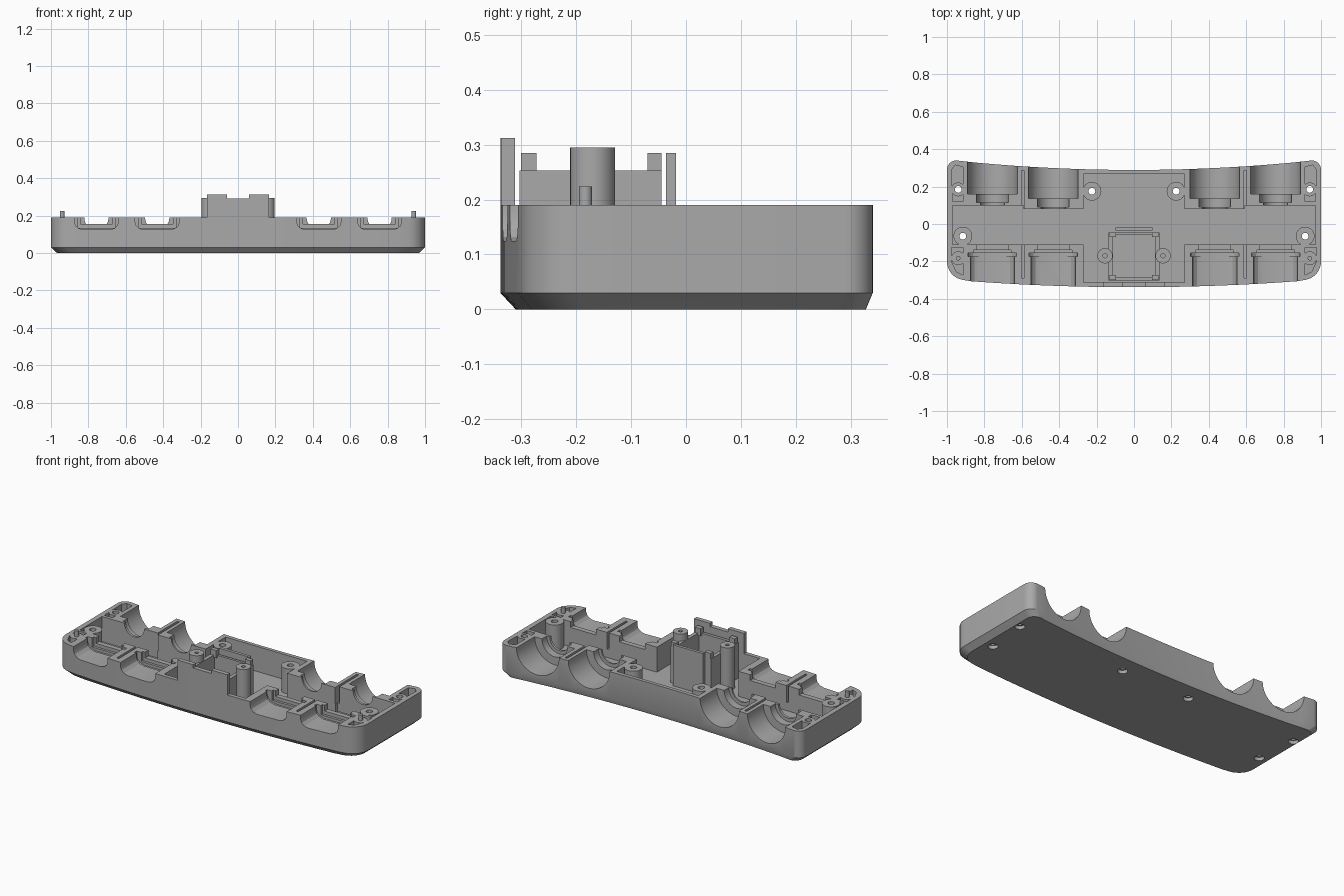
import bpy, bmesh, math
from mathutils import Vector

if "Cube" in bpy.data.objects:
    bpy.data.objects.remove(bpy.data.objects["Cube"])

TOP, FLOOR = 0.19, 0.04
gray = bpy.data.materials.new("plain gray")
gray.diffuse_color = (0.4, 0.4, 0.4, 1)
gray.use_nodes = True
gray.node_tree.nodes["Principled BSDF"].inputs["Base Color"].default_value = gray.diffuse_color


def make(name, bm):
    bmesh.ops.recalc_face_normals(bm, faces=bm.faces[:])
    me = bpy.data.meshes.new(name)
    bm.to_mesh(me)
    bm.free()
    ob = bpy.data.objects.new(name, me)
    bpy.context.collection.objects.link(ob)
    me.materials.append(gray)
    return ob


def loft(name, rings):
    """Closed solid through matching rings of points."""
    bm = bmesh.new()
    vs = [[bm.verts.new(p) for p in r] for r in rings]
    n = len(vs[0])
    for a, b in zip(vs, vs[1:]):
        for i in range(n):
            bm.faces.new((a[i], a[(i + 1) % n], b[(i + 1) % n], b[i]))
    bm.faces.new(vs[0])
    bm.faces.new(vs[-1])
    return make(name, bm)


def box(name, x0, x1, y0, y1, z0, z1):
    return loft(name, [[(x0, y0, z), (x1, y0, z), (x1, y1, z), (x0, y1, z)] for z in (z0, z1)])


def along_y(name, pts, y0, y1):
    return loft(name, [[(x, y, z) for x, z in pts] for y in (y0, y1)])


def circle(cx, cy, r, n=32):
    return [(cx + r * math.cos(math.tau * i / n), cy + r * math.sin(math.tau * i / n)) for i in range(n)]


def post(name, x, y, r, z0, z1):
    return loft(name, [[(a, b, z) for a, b in circle(x, y, r)] for z in (z0, z1)])


def cut(body, cutter, op='DIFFERENCE'):
    m = body.modifiers.new("cut", 'BOOLEAN')
    m.operation, m.solver, m.object = op, 'EXACT', cutter
    bpy.context.view_layer.objects.active = body
    bpy.ops.object.modifier_apply(modifier=m.name)
    bpy.data.objects.remove(cutter)


# Outer shell: bowed front and back, rounded corners, chamfered foot
def front_y(x):
    return -0.338 + 0.042 * x * x


def back_y(x):
    return 0.289 + 0.055 * x * x


def corner(cx, cy, r, start):
    return [(cx + r * math.cos(math.radians(start + 10 * i)),
             cy + r * math.sin(math.radians(start + 10 * i))) for i in range(10)]


xs = [-0.87 + 1.74 * i / 28 for i in range(29)]
outline = [(x, front_y(x)) for x in xs]
outline += corner(0.9, -0.2, 0.1, -80)[:9]
outline += corner(0.95, 0.29, 0.05, 0)
outline += [(x, back_y(x)) for x in reversed(xs)]
outline += [(-x, y) for x, y in reversed(corner(0.95, 0.29, 0.05, 0))]
outline += [(-x, y) for x, y in reversed(corner(0.9, -0.2, 0.1, -80)[:9])]
foot = [(x * 0.967, 0.13 + (y - 0.13) * 0.94) for x, y in outline]
shell = loft("shell", [[(x, y, 0) for x, y in foot],
                       [(x, y, 0.03) for x, y in outline],
                       [(x, y, TOP) for x, y in outline]])

# Main cavity: long middle trough and wide centre bay
cut(shell, box("trough", -0.97, 0.97, -0.11, 0.1, FLOOR, 0.3))
cut(shell, box("bay", -0.27, 0.27, -0.312, 0.268, FLOOR, 0.3))

for s in (-1, 1):
    a, b = sorted((s * 0.27, s * 0.59))
    # Inner back ports reach further into the trough
    cut(shell, box("ledge", a, b, 0.08, 0.11, FLOOR, TOP), 'UNION')
    for cx, seat in ((s * 0.757, 0.16), (s * 0.432, 0.135)):
        # Round back ports, stepped down toward the trough
        for r, y0, y1 in ((0.133, seat, 0.5), (0.085, seat - 0.045, seat + 0.01), (0.065, 0.05, seat)):
            cut(shell, along_y("round", circle(cx, TOP, r, 48), y0, y1))
        # Flat-bottomed front ports with flange groove and neck
        half = [(0.118, 0.25), (0.118, 0.165), (0.111, 0.146), (0.095, 0.132), (0.07, 0.125)]
        for k, y0, y1 in ((1.0, -0.5, -0.16), (1.1, -0.175, -0.155)):
            pts = [(cx + x * k, TOP + (z - TOP) * k) for x, z in half]
            pts += [(cx - x * k, TOP + (z - TOP) * k) for x, z in reversed(half)]
            cut(shell, along_y("port", pts, y0, y1))
        cut(shell, box("socket", cx - 0.1, cx + 0.1, -0.165, -0.14, 0.135, 0.3))
        cut(shell, box("neck", cx - 0.085, cx + 0.085, -0.15, -0.1, 0.155, 0.3))
    # Thin slots between neighbouring ports
    for y0, y1 in ((-0.29, -0.1), (0.07, 0.285)):
        cut(shell, box("slot", s * 0.594 - 0.007, s * 0.594 + 0.007, y0, y1, 0.09, 0.3))
    # Corner pockets, each with a boss standing in it
    for pts, by in (([(0.915, 0.12), (0.97, 0.12), (0.975, 0.29), (0.955, 0.315), (0.915, 0.305)], 0.185),
                    ([(0.915, -0.125), (0.975, -0.125), (0.975, -0.2), (0.95, -0.255), (0.915, -0.272)], -0.183)):
        cut(shell, loft("pocket", [[(s * x, y, z) for x, y in pts] for z in (0.09, 0.3)]))
        cut(shell, post("corner_boss", s * 0.94, by, 0.037, 0.08, TOP), 'UNION')
    # Screw posts and their through holes
    for x, y, r in ((0.225, 0.175, 0.05), (0.915, -0.065, 0.05), (0.94, 0.185, 0)):
        if r:
            cut(shell, post("screw_post", s * x, y, r, FLOOR - 0.01, TOP), 'UNION')
        cut(shell, post("screw_hole", s * x, y, 0.018, -0.1, 0.4))
        cut(shell, post("countersink", s * x, y, 0.027, -0.1, 0.02))
    # Locating pins
    post("locating_pin", s * 0.94, -0.183, 0.012, TOP - 0.02, 0.224)
    # Tall posts beside the holder, with blind holes
    tall = post("tall_post", s * 0.155, -0.17, 0.041, FLOOR - 0.005, 0.295)
    cut(tall, post("blind_hole", s * 0.155, -0.17, 0.011, 0.12, 0.4))

# Centre holder: open frame with raised corners
holder = box("holder", -0.135, 0.135, -0.303, -0.045, FLOOR - 0.005, 0.253)
cut(holder, box("well", -0.113, 0.113, -0.285, -0.06, FLOOR + 0.02, 0.4))
for s in (-1, 1):
    for y0, y1 in ((-0.3, -0.272), (-0.07, -0.045)):
        a, b = sorted((s * 0.095, s * 0.132))
        box("holder_corner", a, b, y0, y1, 0.24, 0.285)
box("holder_back_plate", -0.1, 0.1, -0.036, -0.018, FLOOR - 0.005, 0.285)

# Front tab rising flush with the shell, notched in the middle
tab_xs = [-0.165 + 0.33 * i / 6 for i in range(7)]
plan = [(x, front_y(x)) for x in tab_xs] + [(0.165, -0.311), (-0.165, -0.311)]
tab = loft("front_tab", [[(x, y, z) for x, y in plan] for z in (TOP - 0.001, 0.312)])
cut(tab, box("notch", -0.06, 0.06, -0.4, -0.2, 0.292, 0.4))

# Smooth the curved sides, keep the machined edges crisp
for ob in bpy.context.scene.objects:
    ob.select_set(True)
bpy.context.view_layer.objects.active = shell
bpy.ops.object.shade_smooth_by_angle(angle=math.radians(25))
